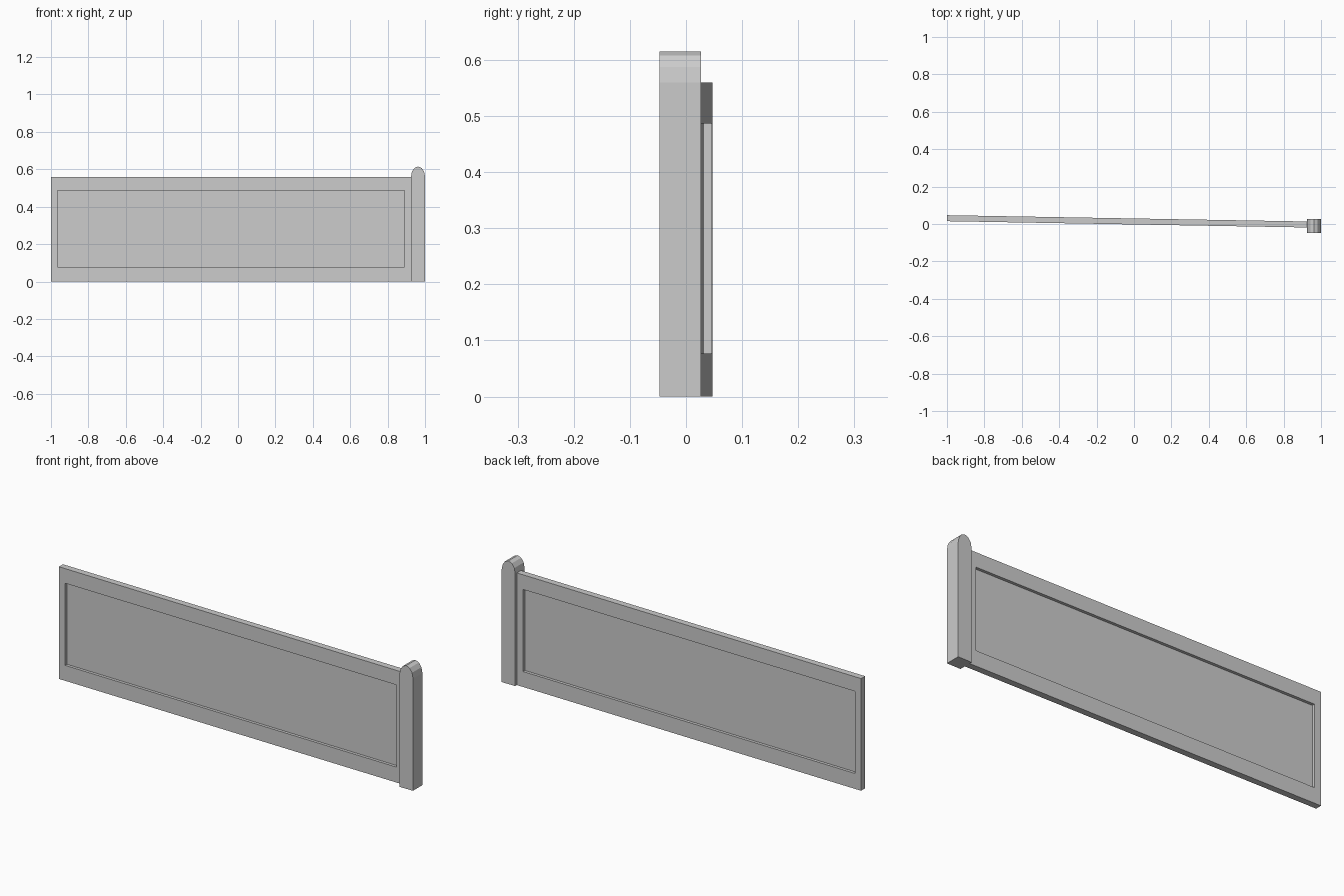
import bpy, bmesh
from math import radians, sin, cos, pi
from mathutils import Matrix

cube = bpy.data.objects.get("Cube")
if cube:
    bpy.data.objects.remove(cube, do_unlink=True)

grey = bpy.data.materials.new("plain_grey")
grey.use_nodes = True
colour = (0.6, 0.6, 0.6, 1)
grey.diffuse_color = colour
grey.node_tree.nodes["Principled BSDF"].inputs["Base Color"].default_value = colour


def finish(bm, name):
    bmesh.ops.recalc_face_normals(bm, faces=bm.faces)
    mesh = bpy.data.meshes.new(name)
    bm.to_mesh(mesh)
    bm.free()
    mesh.materials.append(grey)
    obj = bpy.data.objects.new(name, mesh)
    bpy.context.collection.objects.link(obj)
    return obj


# Panel: a slab with a deep rectangular recess on both broad sides
length, height, thick = 1.96, 0.56, 0.032
recess_x, recess_z, depth = (0.035, 1.89), (0.077, 0.487), 0.0145
bm = bmesh.new()
bmesh.ops.create_cube(bm, size=1)
for v in bm.verts:
    v.co.x = (v.co.x + 0.5) * length
    v.co.y *= thick
    v.co.z = (v.co.z + 0.5) * height
bm.normal_update()
for face in [f for f in bm.faces if abs(f.normal.y) > 0.9]:
    bmesh.ops.inset_individual(bm, faces=[face], thickness=0.03)
    for v in face.verts:
        v.co.x = recess_x[v.co.x > length / 2]
        v.co.z = recess_z[v.co.z > height / 2]
    floor = bmesh.ops.extrude_discrete_faces(bm, faces=[face])["faces"][0]
    for v in floor.verts:
        v.co.y -= depth if v.co.y > 0 else -depth
# The panel runs at a slight angle from its free end to the post
bm.transform(Matrix.Translation((-1, 0.031, 0)) @ Matrix.Rotation(radians(-1), 4, "Z"))
finish(bm, "fence_panel")

# Post: arched profile extruded from front to back
centre, half, shoulder, rise = 0.9625, 0.0375, 0.56, 0.055
profile = [(centre - half, 0), (centre + half, 0)]
profile += [(centre + half * cos(i * pi / 6), shoulder + rise * sin(i * pi / 6)) for i in range(7)]
bm = bmesh.new()
front = bm.faces.new([bm.verts.new((x, -0.0475, z)) for x, z in profile])
back = bmesh.ops.extrude_face_region(bm, geom=[front], use_keep_orig=True)["geom"]
for v in back:
    if isinstance(v, bmesh.types.BMVert):
        v.co.y = 0.0265
finish(bm, "end_post")
